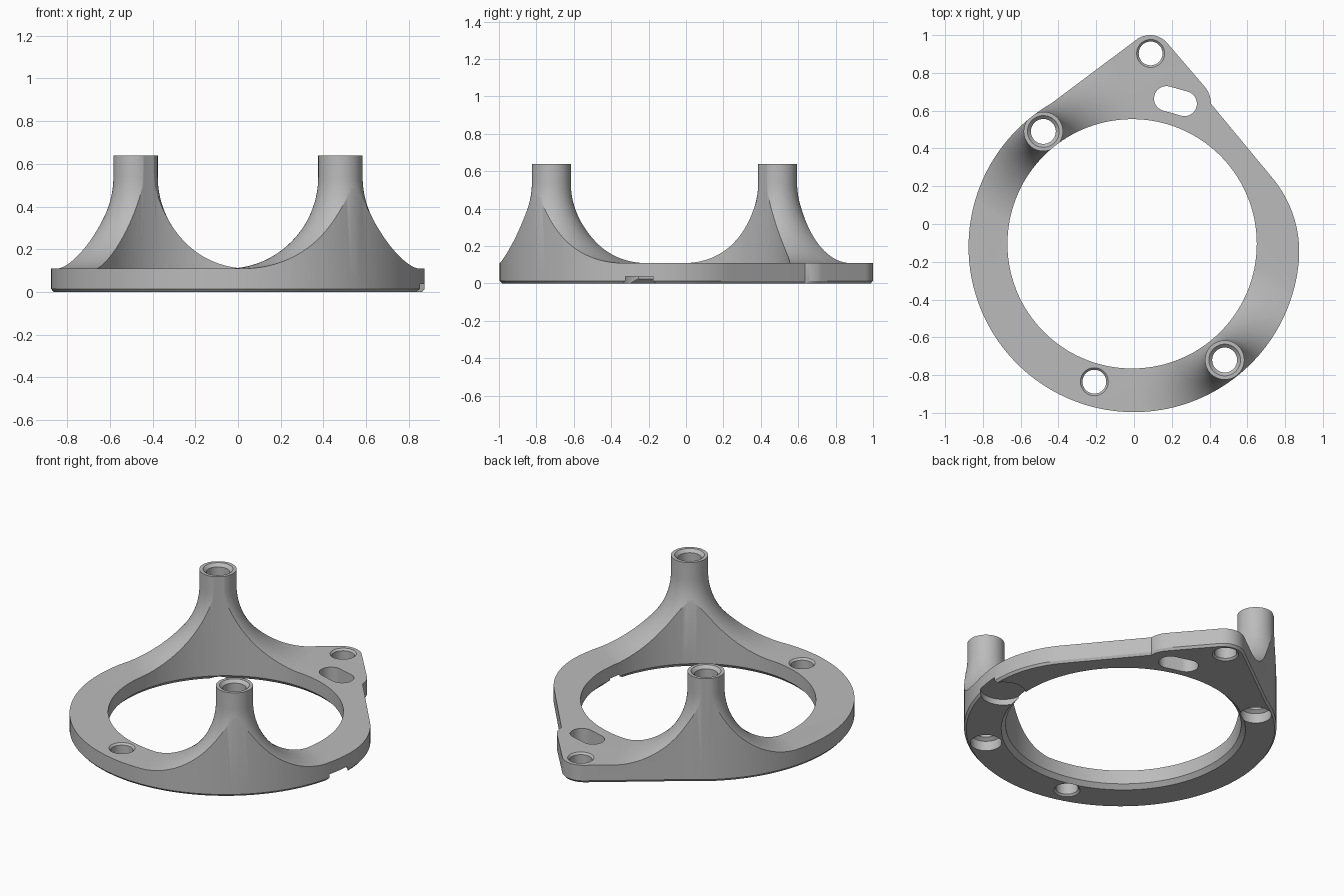
import bpy, bmesh, math
from math import cos, sin, radians

if "Cube" in bpy.data.objects:
    bpy.data.objects.remove(bpy.data.objects["Cube"], do_unlink=True)

TOP = 0.11        # plate thickness
POST_TOP = 0.64
POST_R = 0.104
FLARE = 0.43      # fillet radius around each post
POSTS = {"left": (0.48, -0.72), "right": (-0.48, 0.49)}

grey = bpy.data.materials.new("machined_grey")
grey.use_nodes = True
grey.diffuse_color = (0.5, 0.5, 0.5, 1)
grey.node_tree.nodes["Principled BSDF"].inputs["Base Color"].default_value = (0.5, 0.5, 0.5, 1)


def add(name, bm):
    bmesh.ops.recalc_face_normals(bm, faces=bm.faces)
    mesh = bpy.data.meshes.new(name)
    bm.to_mesh(mesh)
    bm.free()
    mesh.materials.append(grey)
    ob = bpy.data.objects.new(name, mesh)
    bpy.context.collection.objects.link(ob)
    return ob


def loft(name, rings):
    """Skin closed rings of points and cap both ends."""
    bm = bmesh.new()
    loops = [[bm.verts.new(p) for p in ring] for ring in rings]
    n = len(loops[0])
    for a, b in zip(loops, loops[1:]):
        for i in range(n):
            j = (i + 1) % n
            bm.faces.new((a[i], a[j], b[j], b[i]))
    bm.faces.new(loops[0])
    bm.faces.new(loops[-1])
    return add(name, bm)


def arc(cx, cy, r, a0, a1, n):
    steps = [radians(a0 + (a1 - a0) * i / n) for i in range(n + 1)]
    return [(cx + r * cos(a), cy + r * sin(a)) for a in steps]


def turned(name, centre, profile, n=96):
    """Solid of revolution from (radius, height) pairs."""
    return loft(name, [[(x, y, z) for x, y in arc(*centre, r, 0, 360, n)[:-1]]
                       for r, z in profile])


def boolean(target, other, operation):
    mod = target.modifiers.new(other.name, 'BOOLEAN')
    mod.operation = operation
    mod.solver = 'EXACT'
    mod.object = other
    bpy.context.view_layer.objects.active = target
    bpy.ops.object.modifier_apply(modifier=mod.name)
    bpy.data.objects.remove(other, do_unlink=True)


# Slab, larger than the finished outline
slab = [(-1.3, -1.3), (1.3, -1.3), (1.3, 1.3), (-1.3, 1.3)]
body = loft("flange_ring", [[(x, y, z) for x, y in slab] for z in (-0.05, TOP)])

# Posts flowing into the plate through a wide fillet
for side, centre in POSTS.items():
    profile = [(POST_R + FLARE, 0.04)]
    for i in range(29):
        a = radians(90 * i / 28)
        profile.append((POST_R + FLARE * (1 - sin(a)),
                        TOP - 0.001 + FLARE * (1 - cos(a))))
    profile.append((POST_R, POST_TOP))
    boolean(body, turned(side + "_post", centre, profile), 'UNION')

# Outer outline: round body, flattened shoulder, slot bulge, top ear
outline = arc(0, -0.12, 0.876, 120, 357, 110)
outline += arc(0.258, -0.15, 0.617, 2, 38, 18)
outline += arc(0.267, 0.637, 0.14, 0, 39, 10)
outline += arc(0.085, 0.88, 0.12, 41, 127, 20)
trim = [[(x * s, y * s, z) for x, y in outline]
        for s, z in ((0.987, 0), (1, 0.014), (1, 1))]
boolean(body, loft("outline_trim", trim), 'INTERSECT')

# Central bore with a chamfer underneath
boolean(body, turned("bore_cutter", (-0.01, -0.105),
                     [(0.685, -0.1), (0.685, 0), (0.66, 0.025), (0.66, 1)], 160), 'DIFFERENCE')

# Screw holes through the posts, recessed underneath
for side, centre in POSTS.items():
    boolean(body, turned(side + "_post_hole", centre,
                         [(0.088, -0.1), (0.088, 0.06), (0.066, 0.075), (0.066, 0.622),
                          (0.084, POST_TOP), (0.084, 0.8)], 48), 'DIFFERENCE')

# Plain chamfered mounting holes
for name, centre in (("ear_hole", (0.088, 0.903)), ("front_hole", (-0.21, -0.835))):
    boolean(body, turned(name, centre,
                         [(0.074, -0.1), (0.074, 0), (0.063, 0.011), (0.063, TOP - 0.011),
                          (0.074, TOP), (0.074, 0.3)], 48), 'DIFFERENCE')

# Adjusting slot beside the ear
slot = arc(0.172, 0.664, 0.066, 74, 254, 20) + arc(0.267, 0.637, 0.066, -106, 74, 20)
boolean(body, loft("slot_cutter", [[(x, y, z) for x, y in slot] for z in (-0.1, 0.3)]), 'DIFFERENCE')

# Shallow round pocket under the left side, open at the rim
boolean(body, turned("pocket_cutter", (0.76, -0.235), [(0.128, -0.1), (0.128, 0.036)], 64), 'DIFFERENCE')

# Single material, smooth curves with sharp edges kept
body.data.materials.clear()
body.data.materials.append(grey)
for poly in body.data.polygons:
    poly.material_index = 0
bpy.ops.object.select_all(action='DESELECT')
body.select_set(True)
bpy.context.view_layer.objects.active = body
bpy.ops.object.shade_smooth_by_angle(angle=radians(25))
